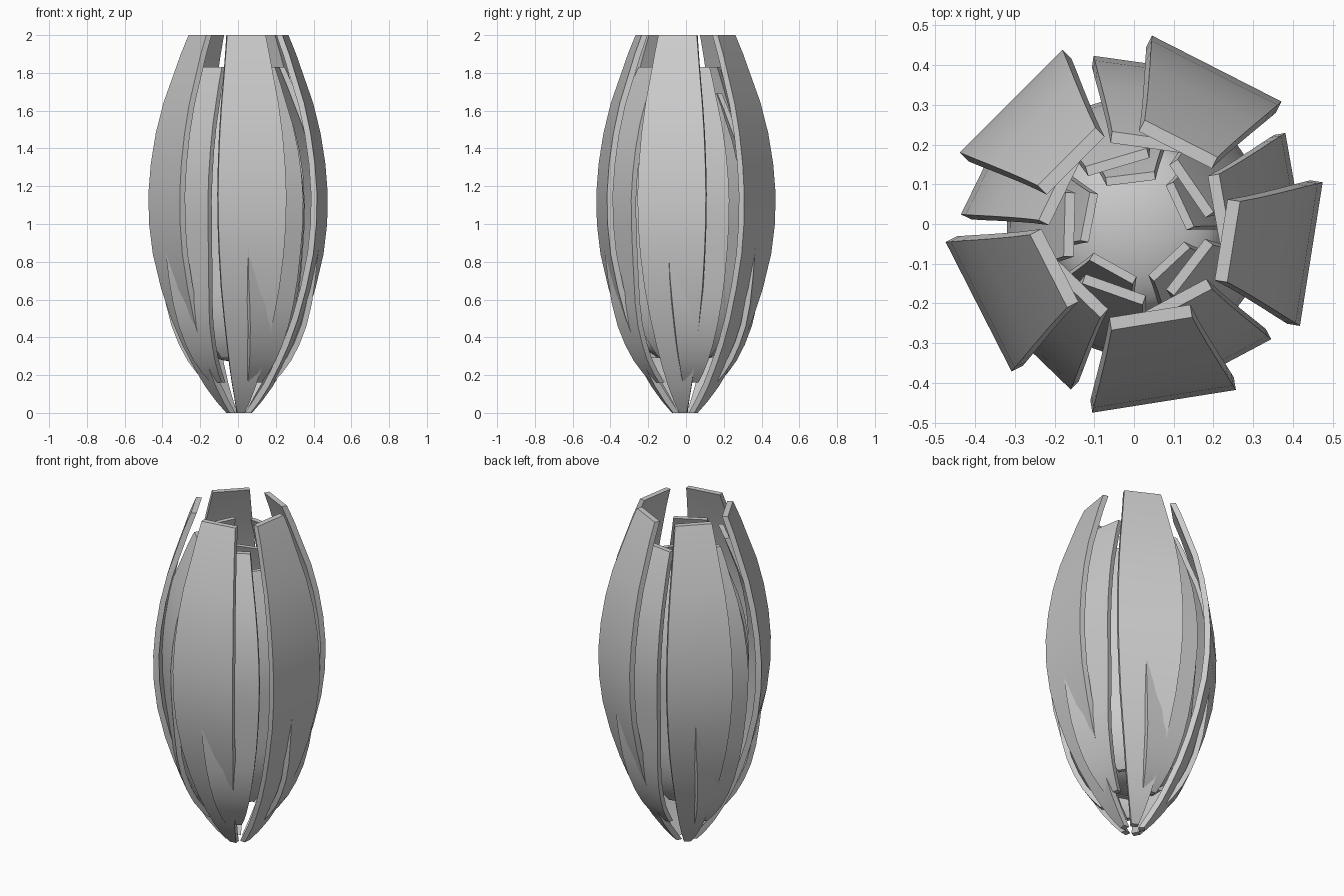
import bpy, bmesh
from math import radians, cos, sin, pi

if "Cube" in bpy.data.objects:
    bpy.data.objects.remove(bpy.data.objects["Cube"])

# Petal outline: (height fraction, distance from axis, half width)
PROFILE = [(0, .066, .02), (.03, .115, .04), (.07, .17, .062), (.12, .225, .085),
           (.18, .283, .108), (.25, .337, .132), (.33, .385, .155), (.42, .425, .172),
           (.5, .443, .181), (.58, .446, .183), (.66, .434, .178), (.74, .41, .168),
           (.82, .373, .152), (.9, .32, .13), (.95, .287, .117), (1, .248, .103)]
CENTRE = (.006, -.006)


def petal(name, angle, z0, z1, scale, width, thick, lift):
    """Curved strip, flat across, thickened inwards; lift widens its lower half."""
    bm = bmesh.new()
    c, s = cos(radians(angle)), sin(radians(angle))
    line = []
    for t, a, h in PROFILE:
        extra = lift * cos(pi * t) ** 2 if t < .5 else 0
        line.append((z0 + t * (z1 - z0), a * scale + extra, h * width + extra * .2))
    n = len(line)
    rings = []
    for i, (z, a, h) in enumerate(line):
        # inner edge is offset along the curve normal, ends stay level
        p, q = line[max(i - 1, 0)], line[min(i + 1, n - 1)]
        dr, dz = q[1] - p[1], q[0] - p[0]
        ln = (dr * dr + dz * dz) ** .5
        nr, nz = -dz / ln * thick, dr / ln * thick
        if i in (0, n - 1):
            nr, nz = -thick, 0
        pts = [(a, -h, z), (a, h, z), (a + nr, h, z + nz), (a + nr, -h, z + nz)]
        rings.append([bm.verts.new((x * c - y * s + CENTRE[0], x * s + y * c + CENTRE[1], w))
                      for x, y, w in pts])
    for r0, r1 in zip(rings, rings[1:]):
        for k in range(4):
            bm.faces.new((r0[k], r0[(k + 1) % 4], r1[(k + 1) % 4], r1[k]))
    bm.faces.new(rings[0][::-1])
    bm.faces.new(rings[-1])
    bmesh.ops.recalc_face_normals(bm, faces=bm.faces)
    me = bpy.data.meshes.new(name)
    bm.to_mesh(me)
    bm.free()
    ob = bpy.data.objects.new(name, me)
    bpy.context.collection.objects.link(ob)
    ob.select_set(True)
    bpy.context.view_layer.objects.active = ob
    bpy.ops.object.shade_smooth_by_angle(angle=radians(30))
    ob.select_set(False)


# Layers from outside in:
# name, start angle, bottom, top, radius scale, width scale, thickness, lower widening
LAYERS = [("outer_petal", 63, 0, 2, 1, 1, .032, 0),
          ("second_petal", 82, .16, 1.83, .92, .91, .029, .115),
          ("third_petal", 106.5, .29, 1.69, .73, .78, .025, .12),
          ("inner_petal", 97, .4, 1.52, .53, .6, .021, .12)]
for name, start, *shape in LAYERS:
    for k in range(5):
        petal(f"{name}_{k + 1}", start + 72 * k, *shape)

# Rounded core at the base, inside the petals
bpy.ops.mesh.primitive_uv_sphere_add(segments=32, ring_count=16, radius=.22,
                                     location=(*CENTRE, .38), scale=(1, 1, .5))
bpy.context.object.name = "core"
bpy.ops.object.shade_smooth()
